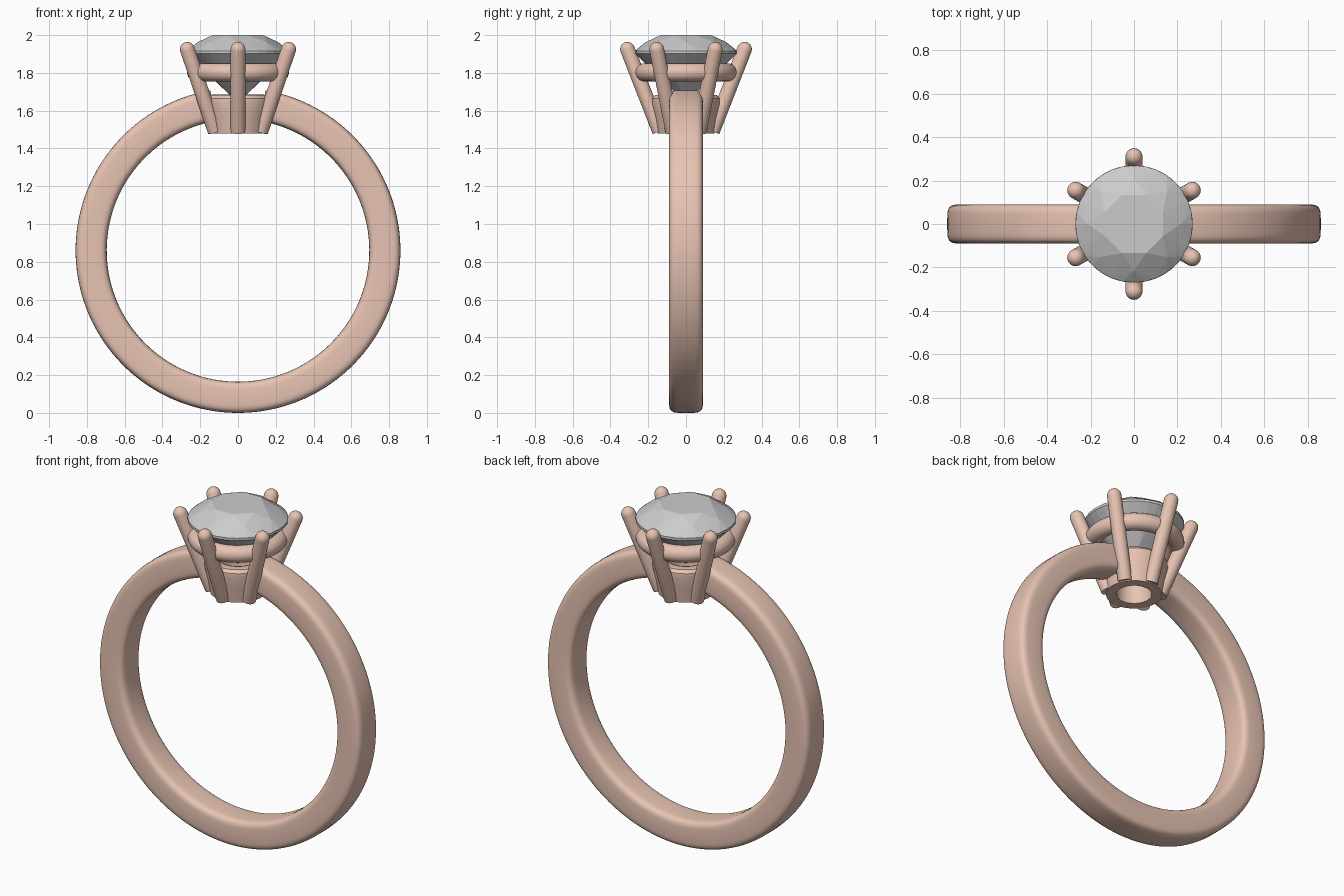
import bpy, bmesh
from math import sin, cos, pi, radians, copysign
from mathutils import Vector

if "Cube" in bpy.data.objects:
    bpy.data.objects.remove(bpy.data.objects["Cube"])

CZ, R_IN, R_OUT = 0.86, 0.695, 0.86

gold = bpy.data.materials.new("rose_gold")
gold.diffuse_color = (0.8, 0.55, 0.45, 1)
gold.use_nodes = True
gold.node_tree.nodes["Principled BSDF"].inputs["Base Color"].default_value = gold.diffuse_color


def finish(name, bm, mat=None, smooth=True):
    bmesh.ops.recalc_face_normals(bm, faces=bm.faces)
    me = bpy.data.meshes.new(name)
    bm.to_mesh(me)
    bm.free()
    ob = bpy.data.objects.new(name, me)
    bpy.context.collection.objects.link(ob)
    bpy.ops.object.select_all(action='DESELECT')
    bpy.context.view_layer.objects.active = ob
    ob.select_set(True)
    if mat:
        me.materials.append(mat)
    if smooth:
        bpy.ops.object.shade_smooth_by_angle(angle=radians(35))
    return ob


def skin(rings, closed):
    """Bridge a list of vertex loops into a tube, capped when open."""
    bm = bmesh.new()
    vs = [[bm.verts.new(p) for p in r] for r in rings]
    n, m = len(vs), len(vs[0])
    for i in range(n if closed else n - 1):
        a, b = vs[i], vs[(i + 1) % n]
        for j in range(m):
            k = (j + 1) % m
            bm.faces.new((a[j], a[k], b[k], b[j]))
    if not closed:
        bm.faces.new(vs[0])
        bm.faces.new(vs[-1])
    return bm


def lathe(profile, n=64):
    """Spin a closed (radius, z) profile about the z axis."""
    return skin([[(r * cos(t), r * sin(t), z) for r, z in profile]
                 for t in (2 * pi * i / n for i in range(n))], True)


# finger-hole cutter that trims the underside of the setting
bm = bmesh.new()
bmesh.ops.create_cone(bm, cap_ends=True, segments=160, radius1=R_IN, radius2=R_IN, depth=1)
for v in bm.verts:
    v.co = Vector((v.co.x, v.co.z, CZ + v.co.y))
cutter = finish("finger_cutter", bm, smooth=False)
cutter.hide_render = True


def trim(ob):
    mod = ob.modifiers.new("trim", 'BOOLEAN')
    mod.operation = 'DIFFERENCE'
    mod.solver = 'EXACT'
    mod.object = cutter
    bpy.context.view_layer.objects.active = ob
    bpy.ops.object.modifier_apply(modifier=mod.name)


# band: rounded section swept round the finger, open under the setting
def squircle(t, e=0.42):
    c, s = cos(t), sin(t)
    return copysign(abs(c) ** e, c), copysign(abs(s) ** e, s)


section = [squircle(2 * pi * j / 40) for j in range(40)]
mid, half = (R_IN + R_OUT) / 2, (R_OUT - R_IN) / 2
GAP, N = 0.17, 128
rings = []
for i in range(N + 1):
    a = GAP + (2 * pi - 2 * GAP) * i / N
    rings.append([((mid + half * u) * sin(a), 0.09 * w, CZ + (mid + half * u) * cos(a))
                  for u, w in section])
finish("band", skin(rings, False), gold)

# setting base: tapered collar with a through hole
collar = lathe([(0.095, 1.48), (0.15, 1.48), (0.163, 1.56), (0.182, 1.64), (0.18, 1.665),
                (0.165, 1.682), (0.13, 1.685), (0.105, 1.675), (0.095, 1.65)])
trim(finish("setting_base", collar, gold))

# gallery ring under the stone
finish("gallery_ring", lathe([(0.222 + 0.048 * cos(t), 1.803 + 0.048 * sin(t))
                              for t in (2 * pi * j / 24 for j in range(24))]), gold)

# six leaning claws with domed tips
PR = 0.039
lo, hi = Vector((0.14, 0, 1.49)), Vector((0.31, 0, 1.925))
axis = (hi - lo).normalized()
side, across = Vector((0, 1, 0)), Vector((0, 1, 0)).cross(axis)
stations = [(lo, PR)] + [(hi + axis * PR * sin(t), PR * cos(t))
                         for t in (radians(d) for d in (0, 18, 36, 54, 72, 86))]
for k in range(6):
    rot = radians(30 + 60 * k)
    loops = []
    for c, r in stations:
        pts = [c + (side * cos(t) + across * sin(t)) * r
               for t in (2 * pi * j / 24 for j in range(24))]
        loops.append([(p.x * cos(rot) - p.y * sin(rot),
                       p.x * sin(rot) + p.y * cos(rot), p.z) for p in pts])
    trim(finish(f"claw_{k + 1}", skin(loops, False), gold))

bpy.data.objects.remove(cutter, do_unlink=True)

# brilliant-cut stone: hull of table, crown, girdle, pavilion and culet points
bm = bmesh.new()
for count, r, z, off in ((8, 0.145, 2.0, 0.5), (8, 0.215, 1.962, 0), (32, 0.27, 1.917, 0),
                         (32, 0.27, 1.903, 0), (8, 0.105, 1.736, 0.5), (1, 0, 1.64, 0)):
    for i in range(count):
        a = 2 * pi * (i + off) / count
        bm.verts.new((r * cos(a), r * sin(a), z))
bmesh.ops.convex_hull(bm, input=bm.verts)
bmesh.ops.dissolve_limit(bm, angle_limit=radians(1), verts=bm.verts, edges=bm.edges)
finish("gemstone", bm, smooth=False)
